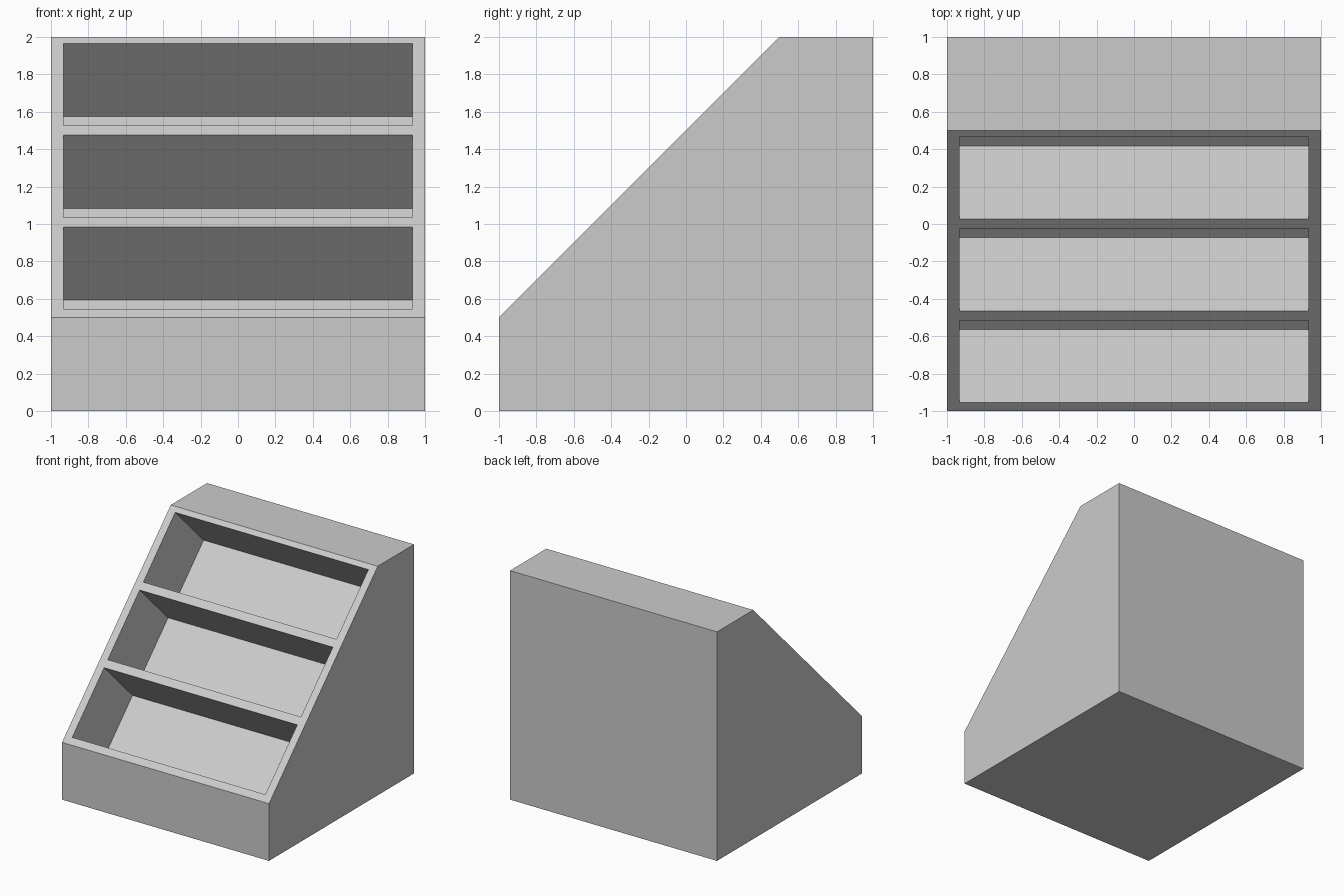
import bpy, bmesh

if "Cube" in bpy.data.objects:
    bpy.data.objects.remove(bpy.data.objects["Cube"])


def add_prism(bm, profile, half_width):
    """Extrude a (y, z) profile symmetrically along x."""
    face = bm.faces.new([bm.verts.new((-half_width, y, z)) for y, z in profile])
    ext = bmesh.ops.extrude_face_region(bm, geom=[face])
    verts = [v for v in ext["geom"] if isinstance(v, bmesh.types.BMVert)]
    bmesh.ops.translate(bm, verts=verts, vec=(2 * half_width, 0, 0))


def make_object(name, bm):
    bmesh.ops.recalc_face_normals(bm, faces=bm.faces[:])
    mesh = bpy.data.meshes.new(name)
    bm.to_mesh(mesh)
    bm.free()
    obj = bpy.data.objects.new(name, mesh)
    bpy.context.collection.objects.link(obj)
    return obj


# Display body with a 45 degree front slope (z = y + 1.5)
bm = bmesh.new()
add_prism(bm, [(-1, 0), (1, 0), (1, 2), (0.5, 2), (-1, 0.5)], 1.0)
body = make_object("bin_body", bm)

# Three compartments cut perpendicular to the slope
OPEN, PITCH, DEPTH, OVER = 0.44, 0.4905, 0.392, 0.1
bm = bmesh.new()
for i in range(3):
    y0 = -0.955 + i * PITCH
    y1 = y0 + OPEN
    add_prism(bm, [(y + d, y + 1.5 - d) for y, d in
                   ((y0, -OVER), (y0, DEPTH), (y1, DEPTH), (y1, -OVER))], 0.933)
cutter = make_object("compartment_cutter", bm)
cutter.hide_render = True
cutter.display_type = 'WIRE'

cut = body.modifiers.new("compartments", 'BOOLEAN')
cut.operation = 'DIFFERENCE'
cut.solver = 'EXACT'
cut.object = cutter
